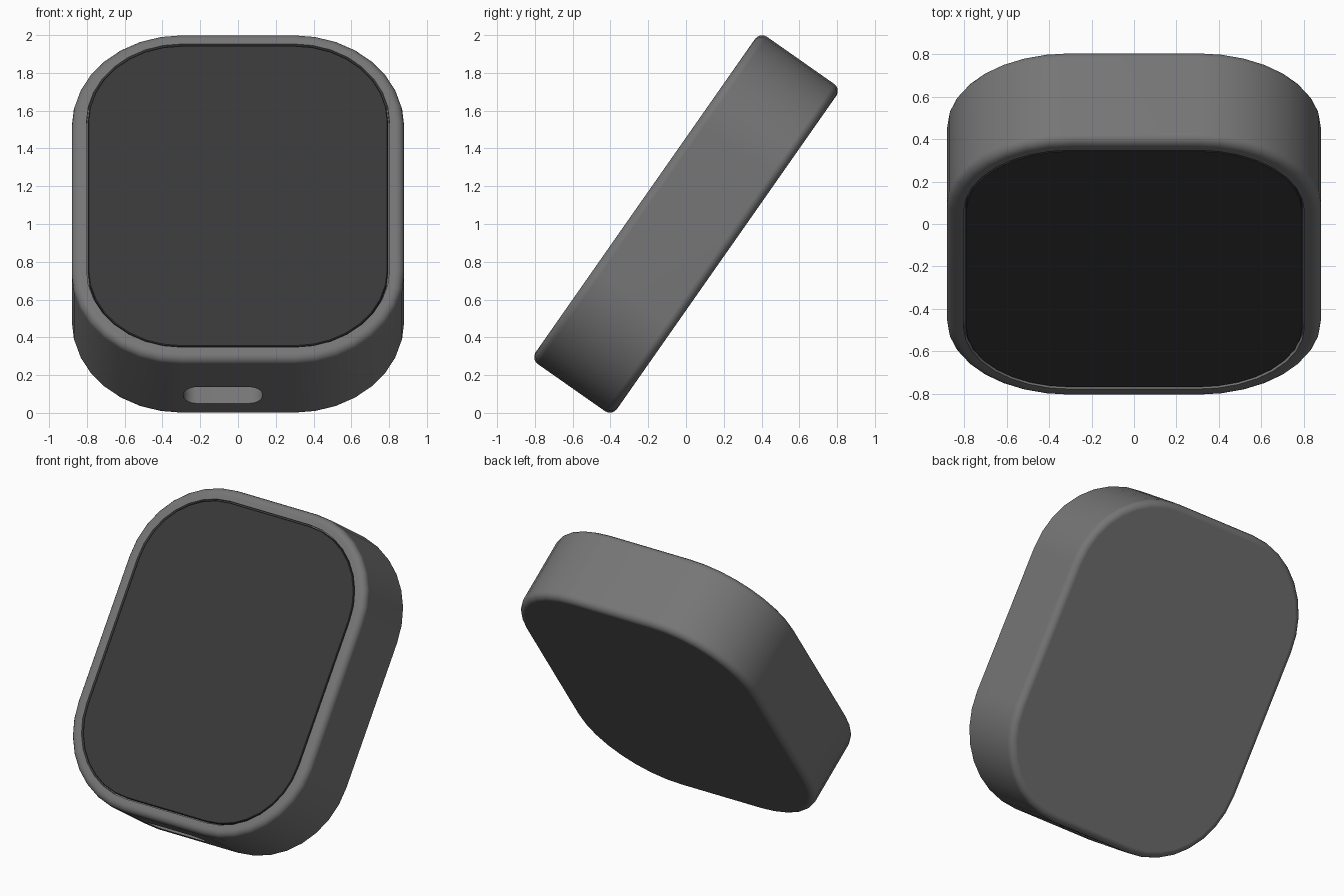
import bpy, bmesh, math
from mathutils import Matrix

cube = bpy.data.objects.get("Cube")
if cube:
    bpy.data.objects.remove(cube, do_unlink=True)

WIDTH, LENGTH, THICK = 1.76, 2.115, 0.525
CORNER, EDGE, RIM = 0.58, 0.045, 0.078
TILT = Matrix.Translation((0, 0, 1)) @ Matrix.Rotation(math.radians(55), 4, "X")


def material(name, rgb):
    mat = bpy.data.materials.new(name)
    mat.use_nodes = True
    mat.diffuse_color = (*rgb, 1)
    bsdf = mat.node_tree.nodes["Principled BSDF"]
    bsdf.inputs["Base Color"].default_value = (*rgb, 1)
    bsdf.inputs["Roughness"].default_value = 0.6
    return mat


def outline(width, length, radius, steps=8):
    """Rounded rectangle, counter-clockwise."""
    points = []
    for quarter, (sx, sy) in enumerate([(1, 1), (-1, 1), (-1, -1), (1, -1)]):
        cx, cy = sx * (width / 2 - radius), sy * (length / 2 - radius)
        for i in range(steps + 1):
            a = math.pi / 2 * (quarter + i / steps)
            points.append((cx + radius * math.cos(a), cy + radius * math.sin(a)))
    return points


def loft(name, width, length, radius, profile, mat, matrix):
    """Stack inset copies of a rounded rectangle; profile holds (inset, height)."""
    bm = bmesh.new()
    rings = []
    for inset, z in profile:
        pts = outline(width - 2 * inset, length - 2 * inset, radius - inset)
        rings.append([bm.verts.new((x, y, z)) for x, y in pts])
    for low, high in zip(rings, rings[1:]):
        for i in range(len(low)):
            j = (i + 1) % len(low)
            bm.faces.new((low[i], low[j], high[j], high[i]))
    bm.faces.new(rings[0][::-1])
    bm.faces.new(rings[-1])
    mesh = bpy.data.meshes.new(name)
    bm.to_mesh(mesh)
    bm.free()
    mesh.materials.append(mat)
    obj = bpy.data.objects.new(name, mesh)
    bpy.context.collection.objects.link(obj)
    obj.matrix_world = matrix
    return obj


def activate(obj):
    bpy.ops.object.select_all(action="DESELECT")
    obj.select_set(True)
    bpy.context.view_layer.objects.active = obj


def smooth(obj):
    activate(obj)
    bpy.ops.object.shade_smooth_by_angle(angle=math.radians(35))
    mod = obj.modifiers.new("even_normals", "WEIGHTED_NORMAL")
    mod.keep_sharp = True


grey = material("grey_casing", (0.18, 0.18, 0.18))
black = material("dark_glass", (0.04, 0.04, 0.04))

# Casing: rounded back edge, straight wall, rounded front edge, shallow front pocket
half = THICK / 2
arc = [math.pi / 2 * i / 4 for i in range(5)]
back = [(EDGE * (1 - math.sin(a)), -half + EDGE * (1 - math.cos(a))) for a in arc]
front = [(inset, -z) for inset, z in reversed(back)]
pocket = [(RIM, half), (RIM, half - 0.03)]
casing = loft("casing", WIDTH, LENGTH, CORNER, back + front + pocket, grey, TILT)

# Connector slot cut into the lower wall
slot_place = TILT @ Matrix.Translation((-0.08, -LENGTH / 2, -0.07)) @ Matrix.Rotation(math.pi / 2, 4, "X")
cutter = loft("slot_cutter", 0.42, 0.15, 0.072, [(0, -0.2), (0, 0.05)], grey, slot_place)
cutter.hide_render = True
cut = casing.modifiers.new("slot", "BOOLEAN")
cut.operation = "DIFFERENCE"
cut.solver = "EXACT"
cut.object = cutter
activate(casing)
bpy.ops.object.modifier_apply(modifier=cut.name)
bpy.data.objects.remove(cutter, do_unlink=True)
smooth(casing)

# Glass panel set in the pocket with a thin gap round it
gap = RIM + 0.008
panel = loft("front_panel", WIDTH - 2 * gap, LENGTH - 2 * gap, CORNER - gap,
             [(0, half - 0.03), (0, half - 0.008), (0.004, half - 0.003)], black, TILT)
smooth(panel)
